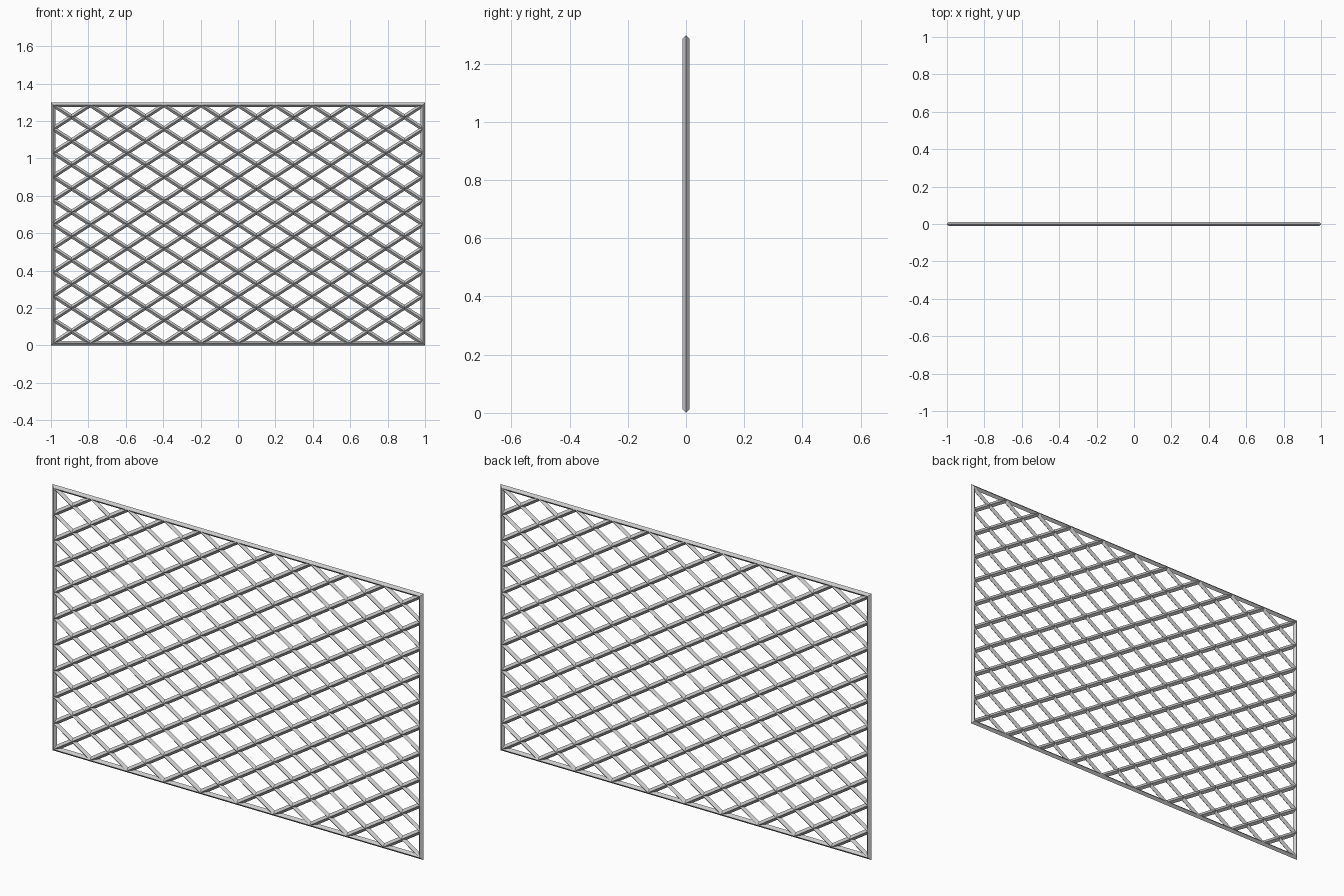
import bpy
import bmesh
from mathutils import Vector

if "Cube" in bpy.data.objects:
    bpy.data.objects.remove(bpy.data.objects["Cube"])

R = 0.012               # half diagonal of the diamond-section bars
W, H = 2.0, 1.298       # overall size
N = 10                  # lattice cells in each direction
X0, Z0 = -W / 2 + R, R  # lower left corner of the frame centreline
DX, DZ = (W - 2 * R) / N, (H - 2 * R) / N


def node(i, j):
    return Vector((X0 + i * DX, 0, Z0 + j * DZ))


def finish(bm, name):
    bmesh.ops.recalc_face_normals(bm, faces=bm.faces)
    mesh = bpy.data.meshes.new(name)
    bm.to_mesh(mesh)
    bm.free()
    obj = bpy.data.objects.new(name, mesh)
    bpy.context.collection.objects.link(obj)
    return obj


def bridge(bm, a, b):
    for k in range(4):
        n = (k + 1) % 4
        bm.faces.new((a[k], a[n], b[n], b[k]))


def ring(bm, centre, side):
    depth = Vector((0, R, 0))
    return [bm.verts.new(centre + o) for o in (side, depth, -side, -depth)]


def bar(bm, p, q):
    d = (q - p).normalized()
    side = Vector((-d.z, 0, d.x)) * R
    a, b = ring(bm, p, side), ring(bm, q, side)
    bridge(bm, a, b)
    bm.faces.new(a)
    bm.faces.new(b)


# Outer frame with mitred corners
bm = bmesh.new()
corners = [(0, 0, -1, -1), (N, 0, 1, -1), (N, N, 1, 1), (0, N, -1, 1)]
rings = [ring(bm, node(i, j), Vector((sx * R, 0, sz * R))) for i, j, sx, sz in corners]
for k in range(4):
    bridge(bm, rings[k], rings[(k + 1) % 4])
finish(bm, "outer_frame")

# Two sets of crossing diagonal bars
rising, falling = bmesh.new(), bmesh.new()
for s in range(-N + 1, N):
    i0, i1 = max(0, s), min(N, N + s)
    bar(rising, node(i0, i0 - s), node(i1, i1 - s))
    bar(falling, node(i0, N - i0 + s), node(i1, N - i1 + s))
finish(rising, "rising_lattice_bars")
finish(falling, "falling_lattice_bars")
